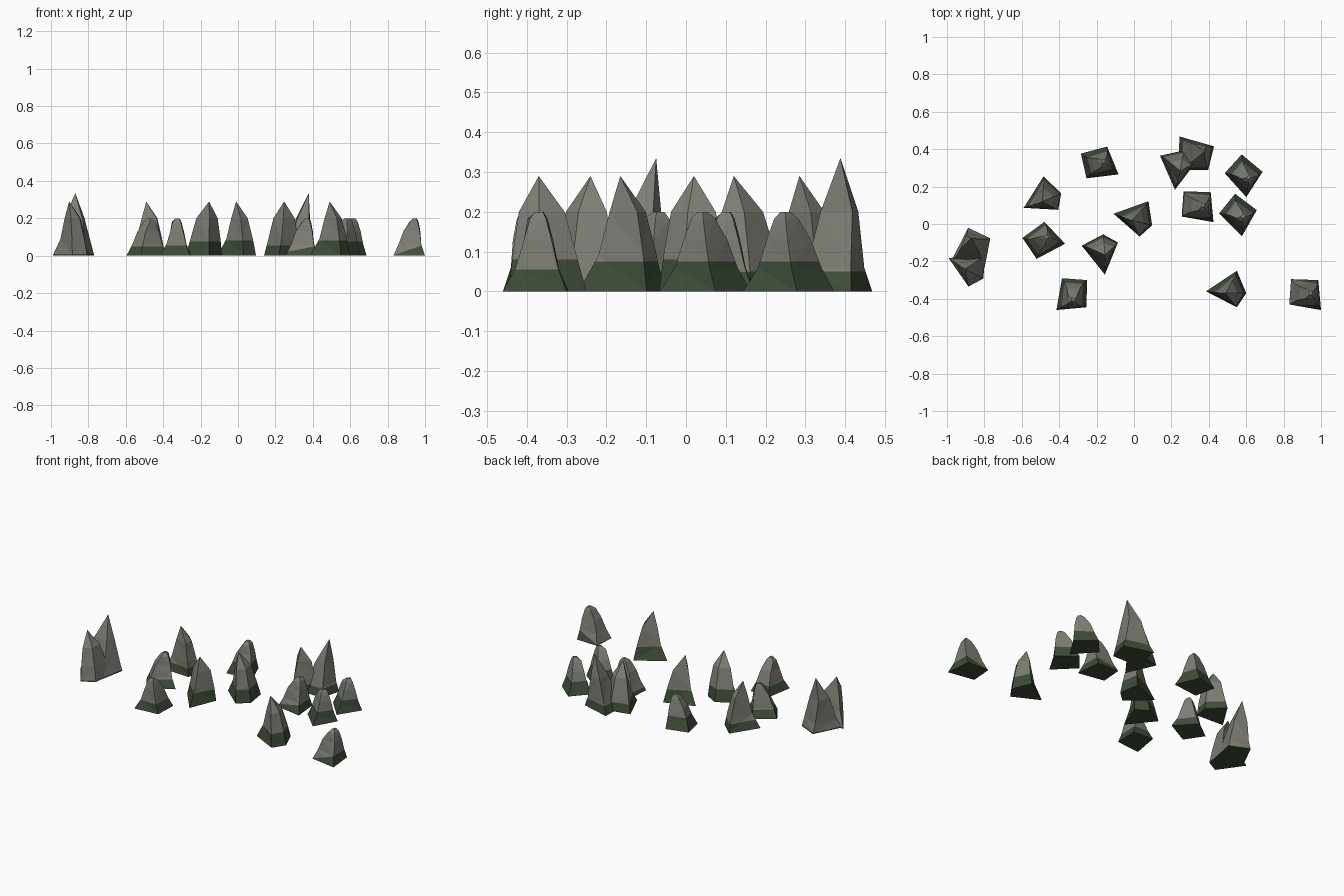
import bpy, bmesh, math
from mathutils import Vector, Matrix

if "Cube" in bpy.data.objects:
    bpy.data.objects.remove(bpy.data.objects["Cube"])


def material(name, rgb):
    m = bpy.data.materials.new(name)
    m.diffuse_color = (*rgb, 1)
    m.use_nodes = True
    m.node_tree.nodes["Principled BSDF"].inputs["Base Color"].default_value = m.diffuse_color
    return m


STONE = material("grey_stone", (0.205, 0.205, 0.178))
MOSS = material("dark_moss", (0.047, 0.074, 0.040))

# Rock shapes: stacked four-cornered rings as (height, corners); the last ring may be one point
SPIRE = [
    (0.00, [(-.105, .01), (.06, .12), (.11, 0), (.06, -.075)]),
    (0.09, [(-.055, .005), (.052, .095), (.092, 0), (.052, -.066)]),
    (0.20, [(-.027, 0), (.035, .065), (.064, 0), (.038, -.05)]),
    (0.29, [(0, 0)]),
]
STUMP = [
    (0.00, [(-.07, .075), (.075, .07), (.09, -.09), (-.08, -.06)]),
    (0.06, [(-.05, .05), (.07, .048), (.07, -.058), (-.052, -.045)]),
    (0.13, [(-.025, .036), (.065, .032), (.062, -.037), (-.026, -.035)]),
    (0.183, [(.008, .022), (.055, .018), (.05, -.022), (.01, -.028)]),
    (0.20, [(.028, .012), (.045, .01), (.04, -.01), (.025, -.008)]),
]
TALL = [
    (0.00, [(-.135, .08), (.05, .027), (.018, -.1), (-.14, -.1)]),
    (0.06, [(-.11, .06), (.03, .026), (.012, -.085), (-.11, -.082)]),
    (0.20, [(-.068, .045), (.007, .03), (.002, -.05), (-.06, -.05)]),
    (0.335, [(0, 0)]),
]


def rock(name, shape, x, y, turn, moss, tilt=0.0):
    """Loft the rings, cut along the moss line and colour by height."""
    bm = bmesh.new()
    rings = [[bm.verts.new((px, py, z)) for px, py in pts] for z, pts in shape]
    bm.faces.new(rings[0])
    for low, high in zip(rings, rings[1:]):
        for i in range(4):
            j = (i + 1) % 4
            if len(high) == 1:
                bm.faces.new((low[i], low[j], high[0]))
            else:
                bm.faces.new((low[i], low[j], high[j], high[i]))
    if len(rings[-1]) == 4:
        bm.faces.new(rings[-1])
    bm.transform(Matrix.Rotation(math.radians(turn), 4, 'Z'))
    bmesh.ops.triangulate(bm, faces=[f for f in bm.faces if len(f.verts) == 4])
    # moss line, optionally climbing towards +x
    point, normal = Vector((0, 0, moss)), Vector((-tilt, 0, 1)).normalized()
    bmesh.ops.bisect_plane(bm, geom=bm.verts[:] + bm.edges[:] + bm.faces[:],
                           plane_co=point, plane_no=normal)
    bmesh.ops.recalc_face_normals(bm, faces=bm.faces[:])
    for f in bm.faces:
        low = (f.calc_center_median() - point).dot(normal) < 0
        f.material_index = 1 if low or f.normal.z < -0.9 else 0
    me = bpy.data.meshes.new(name)
    bm.to_mesh(me)
    bm.free()
    me.materials.append(STONE)
    me.materials.append(MOSS)
    ob = bpy.data.objects.new(name, me)
    ob.location = (x, y, 0)
    bpy.context.collection.objects.link(ob)


# Rocks: shape, x, y, turn, moss height, moss tilt
LAYOUT = {
    "pointed_rock": (SPIRE, [
        (-.49, .12, 24, .05), (-.155, -.165, 95, .075), (-.01, .02, -14, .08),
        (.49, -.37, 0, .08), (-.903, -.24, -28, .008), (.247, .285, 80, .055)]),
    "blunt_rock": (STUMP, [
        (-.195, .325, 17, .075), (-.495, -.09, 38, .05), (-.325, -.37, -90, .055),
        (.335, .10, 0, .035, .2), (.585, .27, -38, .075), (.555, .06, -35, .075),
        (.91, -.37, 0, .03, .35)]),
    "tall_rock": (TALL, [(-.87, -.075, 79, .008), (.378, .388, 0, .05)]),
}
for name, (shape, places) in LAYOUT.items():
    for n, place in enumerate(places, 1):
        rock(f"{name}_{n}", shape, *place)
